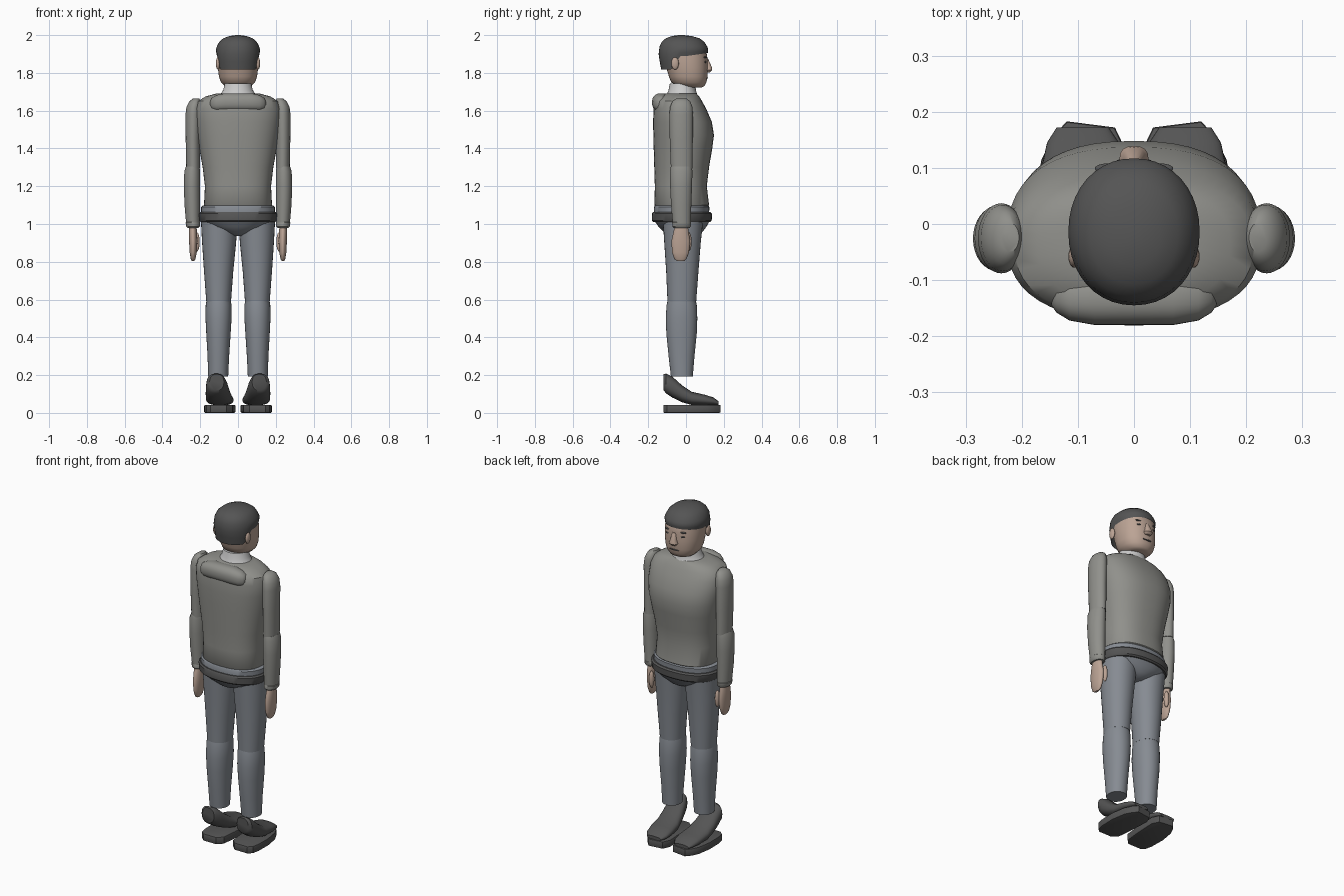
import bpy, bmesh, math
from mathutils import Vector


def material(name, r, g, b):
    m = bpy.data.materials.new(name)
    m.diffuse_color = (r, g, b, 1)
    return m


SKIN = material("skin", 0.50, 0.37, 0.30)
DARK = material("dark", 0.09, 0.09, 0.09)
DENIM = material("trousers_cloth", 0.24, 0.26, 0.29)
KNIT = material("jumper_cloth", 0.28, 0.28, 0.26)
PALE = material("collar_cloth", 0.65, 0.64, 0.62)


def finish(name, bm, mat, mirror=False, angle=40):
    bmesh.ops.recalc_face_normals(bm, faces=bm.faces)
    me = bpy.data.meshes.new(name)
    bm.to_mesh(me)
    bm.free()
    ob = bpy.data.objects.new(name, me)
    bpy.context.collection.objects.link(ob)
    me.materials.append(mat)
    bpy.ops.object.select_all(action='DESELECT')
    ob.select_set(True)
    bpy.context.view_layer.objects.active = ob
    bpy.ops.object.shade_smooth_by_angle(angle=math.radians(angle))
    if mirror:
        ob.modifiers.new("mirror", 'MIRROR')
    return ob


def loft(name, rings, mat, axis='z', p=2.0, n=32, mirror=False, cap_start=True, warp=None):
    """Each ring is (position on axis, u min, u max, v min, v max)."""
    bm = bmesh.new()
    loops = []
    for t, u0, u1, v0, v1 in rings:
        loop = []
        for i in range(n):
            a = 2 * math.pi * i / n
            c, s = math.cos(a), math.sin(a)
            u = (u0 + u1) / 2 + (u1 - u0) / 2 * math.copysign(abs(c) ** (2 / p), c)
            v = (v0 + v1) / 2 + (v1 - v0) / 2 * math.copysign(abs(s) ** (2 / p), s)
            co = {'z': (u, v, t), 'y': (u, t, v), 'x': (t, u, v)}[axis]
            loop.append(bm.verts.new(warp(*co) if warp else co))
        loops.append(loop)
    for a, b in zip(loops, loops[1:]):
        for i in range(n):
            j = (i + 1) % n
            bm.faces.new((a[i], a[j], b[j], b[i]))
    if cap_start:
        bm.faces.new(loops[0])
    bm.faces.new(loops[-1])
    return finish(name, bm, mat, mirror)


def ellipsoid(name, centre, radii, mat, mirror=False):
    bm = bmesh.new()
    bmesh.ops.create_uvsphere(bm, u_segments=20, v_segments=12, radius=1)
    for v in bm.verts:
        v.co = Vector(c + r * x for c, r, x in zip(centre, radii, v.co))
    return finish(name, bm, mat, mirror)


# Torso and the rolled hood on the upper back
loft("jumper_body", [
    (1.085, -.172, .172, -.155, .11), (1.10, -.18, .18, -.167, .122),
    (1.20, -.175, .175, -.165, .11), (1.30, -.187, .187, -.168, .122),
    (1.40, -.205, .205, -.171, .139), (1.47, -.217, .217, -.173, .148),
    (1.54, -.225, .225, -.174, .137), (1.61, -.226, .226, -.172, .107),
    (1.65, -.212, .212, -.165, .085), (1.675, -.172, .172, -.145, .07),
    (1.692, -.11, .11, -.11, .055)], KNIT, p=2.4, n=48)
loft("hood", [(s * x, y0, y1, z0, z1) for s, x, y0, y1, z0, z1 in (
    (-1, .147, -.145, -.12, 1.625, 1.65), (-1, .138, -.158, -.105, 1.605, 1.668),
    (-1, .115, -.172, -.095, 1.597, 1.682), (-1, .07, -.18, -.085, 1.595, 1.692),
    (1, .07, -.18, -.085, 1.595, 1.692), (1, .115, -.172, -.095, 1.597, 1.682),
    (1, .138, -.158, -.105, 1.605, 1.668), (1, .147, -.145, -.12, 1.625, 1.65))],
    KNIT, axis='x', p=2.3)
loft("collar", [(1.66, -.11, .11, -.115, .07), (1.69, -.09, .09, -.10, .058),
                (1.71, -.078, .078, -.092, .052), (1.745, -.07, .07, -.085, .05)], PALE)

# Arms
loft("upper_sleeve", [
    (1.295, .20, .274, -.08, .034), (1.45, .20, .277, -.086, .036),
    (1.58, .195, .278, -.088, .037), (1.62, .195, .273, -.084, .034),
    (1.65, .197, .258, -.072, .022), (1.665, .205, .237, -.05, .002)], KNIT, mirror=True)
loft("forearm_sleeve", [
    (.995, .202, .274, -.07, .025), (1.10, .20, .283, -.079, .028),
    (1.20, .20, .287, -.084, .032), (1.28, .20, .284, -.085, .034),
    (1.305, .205, .275, -.08, .03)], KNIT, mirror=True)
loft("cuff", [(.98, .208, .268, -.065, .02), (.987, .202, .275, -.072, .026),
              (1.007, .202, .277, -.073, .027), (1.015, .208, .27, -.067, .02)],
     KNIT, mirror=True)
loft("hand", [
    (.803, .232, .244, -.045, -.012), (.815, .225, .25, -.062, .003),
    (.85, .218, .256, -.074, .016), (.91, .215, .259, -.077, .022),
    (.96, .217, .26, -.066, .014), (.99, .22, .258, -.058, .01)], SKIN, mirror=True)
ellipsoid("thumb", (.217, .014, .905), (.014, .016, .05), SKIN, True)

# Waist, belt and pelvis
loft("waistband", [(1.05, -.195, .195, -.168, .122), (1.09, -.195, .195, -.17, .124),
                   (1.098, -.185, .185, -.165, .117)], DENIM, p=2.3, n=48)
loft("belt", [(1.01, -.198, .198, -.172, .128), (1.018, -.205, .205, -.18, .136),
              (1.055, -.208, .208, -.181, .138), (1.063, -.2, .2, -.175, .13)],
     DARK, p=2.3, n=48)
loft("pelvis", [(.937, -.03, .03, -.075, .055), (.955, -.085, .085, -.115, .085),
                (.985, -.165, .165, -.145, .108), (1.02, -.197, .197, -.17, .128)],
     DENIM, p=2.2, n=48)

# Legs
loft("thigh", [(.59, .037, .168, -.098, .054), (.75, .025, .18, -.105, .066),
               (.90, .010, .19, -.115, .078), (1.01, .003, .196, -.122, .09)],
     DENIM, p=2.1, mirror=True)
loft("shin", [(.193, .052, .158, -.08, .036), (.30, .047, .161, -.092, .045),
              (.42, .039, .168, -.104, .057), (.50, .034, .172, -.107, .06),
              (.57, .034, .171, -.103, .057), (.605, .04, .165, -.095, .05)],
     DENIM, p=2.1, mirror=True)

# Shoes: raised heel tapering down to the toe, over a flat sole
loft("shoe_upper", [
    (-.119, .075, .15, .12, .205), (-.105, .065, .166, .103, .208),
    (-.07, .054, .17, .08, .19), (-.02, .042, .171, .056, .145),
    (.03, .03, .17, .042, .112), (.10, .023, .165, .04, .096),
    (.145, .027, .155, .04, .082), (.172, .045, .138, .042, .062)],
    DARK, axis='y', p=2.4, mirror=True)
outline = [(.145, -.12), (.06, -.12), (.03, -.09), (.02, 0), (.014, .13), (.034, .172),
           (.12, .183), (.145, .155), (.165, .115), (.179, .03), (.177, -.06), (.168, -.1)]
bm = bmesh.new()
base = bm.faces.new([bm.verts.new((x, y, .0)) for x, y in outline])
top = bmesh.ops.extrude_face_region(bm, geom=[base])["geom"]
bmesh.ops.translate(bm, vec=(0, 0, .043), verts=[g for g in top if isinstance(g, bmesh.types.BMVert)])
bmesh.ops.bevel(bm, geom=[e for e in bm.edges if abs(e.verts[0].co.z - e.verts[1].co.z) < 1e-5],
                offset=.006, segments=2, affect='EDGES', profile=.5)
finish("shoe_sole", bm, DARK, True, 30)

# Head
loft("head", [
    (1.722, -.045, .045, .0, .082), (1.73, -.07, .07, -.045, .097),
    (1.75, -.09, .09, -.078, .108), (1.78, -.101, .101, -.09, .114),
    (1.83, -.107, .107, -.105, .115), (1.88, -.109, .109, -.118, .113),
    (1.93, -.105, .105, -.12, .105), (1.97, -.06, .06, -.09, .06)],
    SKIN, p=2.2, n=40)


def hairline(x, y, z):
    """Lift the lower hair edge from the nape to the brow."""
    t = min(1, max(0, (y + .085) / .06))
    rim = 1.817 + .072 * t * t * (3 - 2 * t) + .016 * max(0, y) / .115
    return (x, y, rim + (z - 1.817) / .123 * (1.94 - rim)) if z < 1.94 else (x, y, z)


loft("hair", [
    (1.817, -.111, .111, -.131, .115), (1.86, -.115, .115, -.139, .117),
    (1.90, -.117, .117, -.145, .117), (1.94, -.112, .112, -.14, .112),
    (1.965, -.099, .099, -.128, .096), (1.983, -.078, .078, -.107, .072),
    (1.995, -.046, .046, -.075, .03), (2.0, -.012, .012, -.04, -.01)],
    DARK, p=2.1, n=40, cap_start=False, warp=hairline)
ellipsoid("ear", (.106, -.058, 1.85), (.011, .02, .033), SKIN, True)
loft("nose", [(1.803, -.018, .018, .09, .126), (1.815, -.026, .026, .09, .139),
              (1.83, -.02, .02, .09, .137), (1.875, -.011, .011, .09, .117)],
     SKIN, p=2.6, n=16)
ellipsoid("eye", (.044, .1, 1.857), (.018, .008, .006), DARK, True)
ellipsoid("eyebrow", (.046, .099, 1.882), (.024, .009, .005), DARK, True)
ellipsoid("mouth", (0, .112, 1.773), (.032, .005, .004), DARK)
